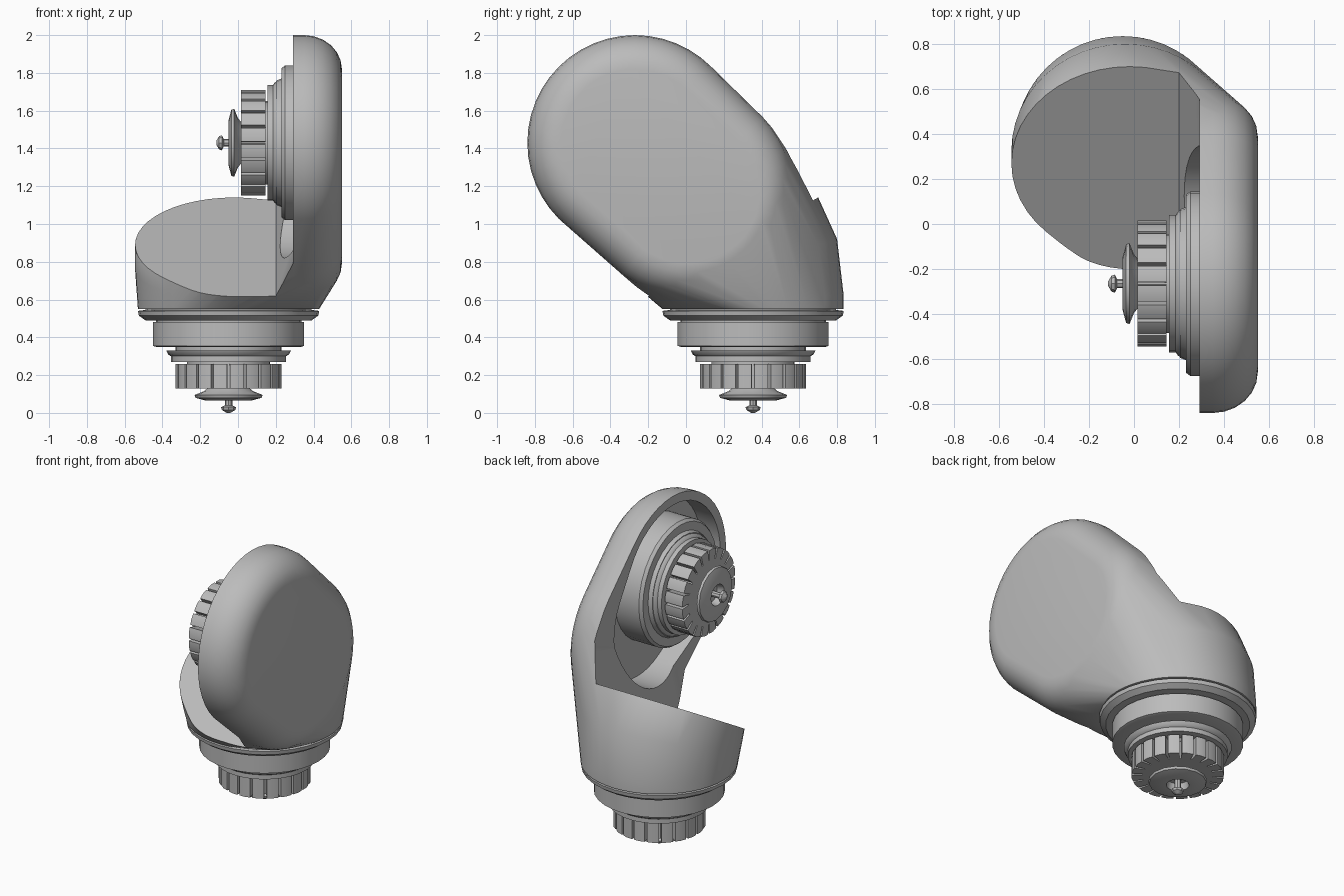
import bpy, bmesh
from math import sin, cos, pi, radians
from mathutils import Matrix, Vector

old = bpy.data.objects.get("Cube")
if old:
    bpy.data.objects.remove(old, do_unlink=True)

grey = bpy.data.materials.new("plain grey")
grey.use_nodes = True
colour = (0.5, 0.5, 0.5, 1)
grey.diffuse_color = colour
grey.node_tree.nodes["Principled BSDF"].inputs["Base Color"].default_value = colour


def finish(name, bm, angle=30):
    bmesh.ops.recalc_face_normals(bm, faces=bm.faces)
    mesh = bpy.data.meshes.new(name)
    bm.to_mesh(mesh)
    bm.free()
    mesh.materials.append(grey)
    ob = bpy.data.objects.new(name, mesh)
    bpy.context.collection.objects.link(ob)
    smooth(ob, angle)
    return ob


def smooth(ob, angle=30):
    bpy.ops.object.select_all(action='DESELECT')
    ob.select_set(True)
    bpy.context.view_layer.objects.active = ob
    bpy.ops.object.shade_smooth_by_angle(angle=radians(angle))


def hull(name, points):
    bm = bmesh.new()
    for p in points:
        bm.verts.new(p)
    res = bmesh.ops.convex_hull(bm, input=bm.verts)
    spare = [g for g in res["geom_interior"] if isinstance(g, bmesh.types.BMVert)]
    bmesh.ops.delete(bm, geom=spare, context='VERTS')
    bmesh.ops.dissolve_limit(bm, angle_limit=radians(0.5), verts=bm.verts, edges=bm.edges)
    return finish(name, bm)


def extrude(name, outline, depth, matrix, angle=30):
    """Extrude a local xy outline along local z, then place it."""
    bm = bmesh.new()
    face = bm.faces.new([bm.verts.new((x, y, depth[0])) for x, y in outline])
    res = bmesh.ops.extrude_face_region(bm, geom=[face])
    top = [g for g in res["geom"] if isinstance(g, bmesh.types.BMVert)]
    bmesh.ops.translate(bm, verts=top, vec=(0, 0, depth[1] - depth[0]))
    bm.transform(matrix)
    return finish(name, bm, angle)


def lathe(name, profile, matrix, n=32):
    """Spin (radius, height) points about local z, capping both ends."""
    bm = bmesh.new()
    rings = [[bm.verts.new((r * cos(2 * pi * i / n), r * sin(2 * pi * i / n), t))
              for i in range(n)] for r, t in profile]
    for a, b in zip(rings, rings[1:]):
        for i in range(n):
            j = (i + 1) % n
            bm.faces.new((a[i], a[j], b[j], b[i]))
    bm.faces.new(rings[0])
    bm.faces.new(rings[-1])
    bm.transform(matrix)
    return finish(name, bm)


def circle(n=48):
    return [(cos(2 * pi * i / n), sin(2 * pi * i / n)) for i in range(n)]


def cut(ob, cutter):
    mod = ob.modifiers.new("cut", 'BOOLEAN')
    mod.operation, mod.solver, mod.object = 'DIFFERENCE', 'EXACT', cutter
    bpy.ops.object.select_all(action='DESELECT')
    ob.select_set(True)
    bpy.context.view_layer.objects.active = ob
    bpy.ops.object.modifier_apply(modifier=mod.name)
    bpy.data.objects.remove(cutter, do_unlink=True)


# Elbow housing: base rings, slanted shoulder rings and a rounded upright arm
points = []
for c, s in circle():
    for z in (0.55, 0.62):
        points.append((-0.05 + 0.48 * c, 0.355 + 0.48 * s, z))
    points.append((-0.04 + 0.505 * c, 0.325 + 0.475 * s, 0.76 + 0.16 * s))
    points.append((-0.02 + 0.525 * min(c, 0.6), 0.27 + 0.43 * s, 0.89 + 0.25 * s))
    for y, z, r in ((-0.27, 1.43, 0.57), (0.01, 1.17, 0.56)):
        points.append((0.29, y + r * c, z + r * s))
        for k in range(7):
            a = k * pi / 12
            rr = r - 0.18 * (1 - cos(a))
            points.append((0.35 + 0.2 * sin(a), y + rr * c, z + rr * s))
housing = hull("elbow_housing", points)

# Notch that leaves the slanted shoulder and the upright inner wall
along = Vector((0, 0.864, 0.503))
normal = Vector((0, -0.503, 0.864))
frame = Matrix.Translation((0, -0.16, 0.64)) @ Matrix(
    ((1, 0, 0), (0, normal.y, along.y), (0, normal.z, along.z))).to_4x4()
notch = [(-1, 0), (0.2, 0), (0.29, 0.25), (0.29, 2.5), (-1, 2.5)]
cut(housing, extrude("notch_cutter", notch, (-2, 2.5), frame))

# Pocket behind the side joint
pocket = [(x, y + r * c, z + r * s) for c, s in circle() for x in (0.1, 0.43)
          for y, z, r in ((-0.27, 1.43, 0.51), (-0.1, 1.27, 0.45))]
cut(housing, hull("pocket_cutter", pocket))
smooth(housing)


# Joint coupling: stepped disc, slotted ring, flared hub and screw
def coupling(prefix, m):
    lathe(prefix + "_disc", [(0.25, -0.09), (0.25, -0.05), (0.33, -0.05),
                             (0.32, -0.03), (0.305, -0.02), (0.305, 0.01),
                             (0.22, 0.01), (0.22, 0.03)], m)
    teeth, ring = 20, []
    for i in range(teeth):
        for f, r in ((0.07, 0.215), (0.09, 0.28), (0.5, 0.283), (0.91, 0.28), (0.93, 0.215)):
            a = 2 * pi * (i + f) / teeth
            ring.append((r * cos(a), r * sin(a)))
    extrude(prefix + "_slotted_ring", ring, (0.02, 0.15), m, 20)
    lathe(prefix + "_hub", [(0.1, 0.14), (0.13, 0.165), (0.18, 0.185),
                            (0.175, 0.2), (0.12, 0.215), (0.07, 0.215), (0.06, 0.17)], m, 16)
    lathe(prefix + "_screw", [(0.02, 0.16), (0.02, 0.24), (0.04, 0.25),
                              (0.035, 0.265), (0.01, 0.28)], m, 8)


base = Matrix.Translation((-0.05, 0.355, 0.28)) @ Matrix.Rotation(pi, 4, 'X')
side = Matrix.Translation((0.165, -0.265, 1.43)) @ Matrix.Rotation(-pi / 2, 4, 'Y')
coupling("base", base)
coupling("side", side)

# Collar and drum under the housing
lathe("base_collar", [(0.44, -0.28), (0.44, -0.265), (0.48, -0.26), (0.475, -0.235),
                      (0.44, -0.21), (0.385, -0.21)], base)
lathe("base_drum", [(0.385, -0.22), (0.385, -0.2), (0.4, -0.2), (0.4, -0.075),
                    (0.385, -0.07), (0.28, -0.07), (0.28, -0.04)], base)

# Boss seated in the pocket
lathe("side_boss", [(0.41, -0.275), (0.41, -0.085), (0.395, -0.065),
                    (0.34, -0.065), (0.33, -0.04)], side)
